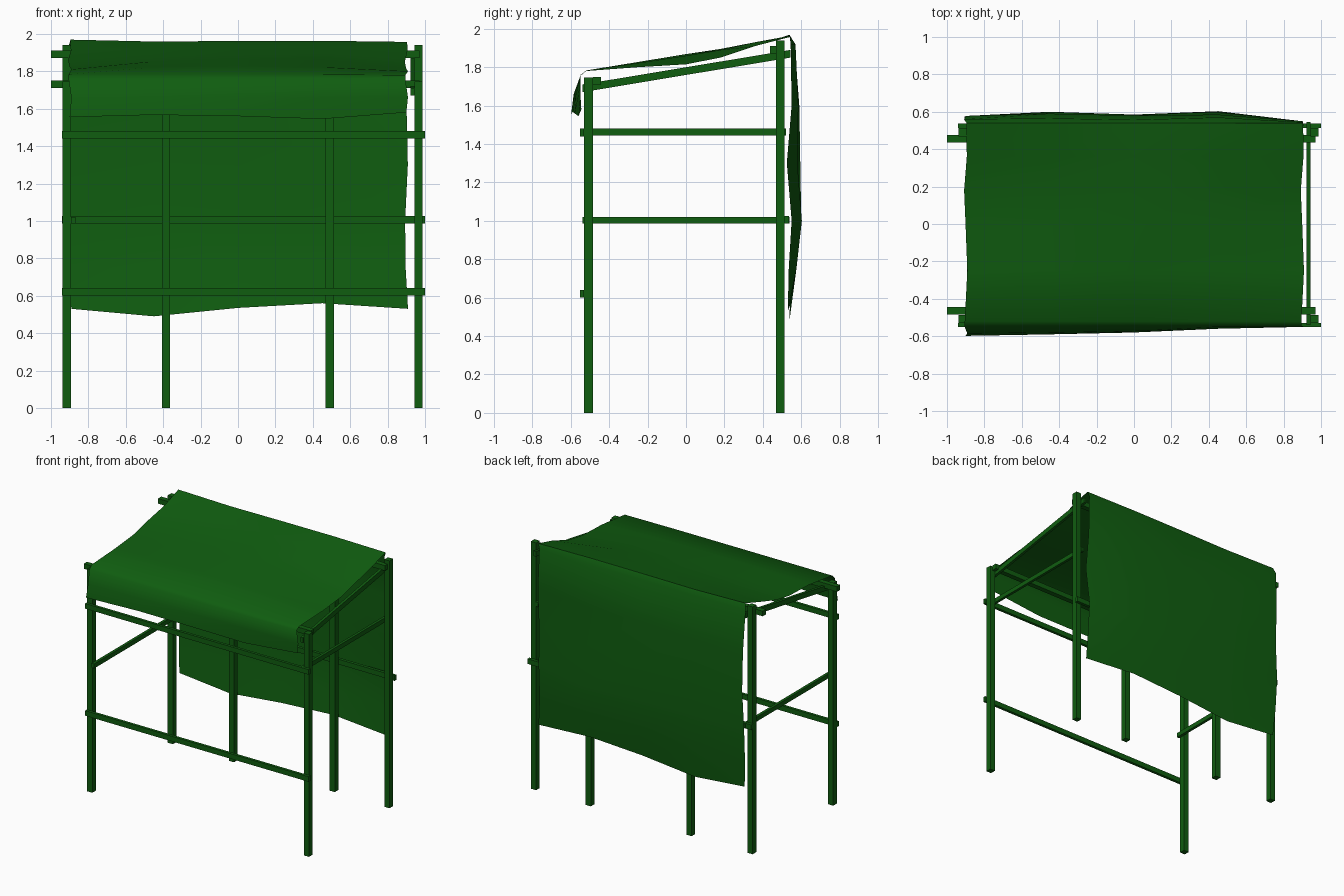
import bpy, bmesh, math
from mathutils import Vector

green = bpy.data.materials.new("green")
green.diffuse_color = (0.005, 0.11, 0.005, 1)


def finish(name, bm):
    me = bpy.data.meshes.new(name)
    bm.to_mesh(me)
    bm.free()
    ob = bpy.data.objects.new(name, me)
    bpy.context.collection.objects.link(ob)
    me.materials.append(green)
    return ob


def box(name, x0, x1, y0, y1, z0, z1, rise=0.0):
    """Timber between limits; rise lifts the rear end to make a sloping rafter."""
    bm = bmesh.new()
    bmesh.ops.create_cube(bm, size=1)
    for v in bm.verts:
        v.co = Vector((x0 if v.co.x < 0 else x1,
                       y0 if v.co.y < 0 else y1,
                       (z0 if v.co.z < 0 else z1) + (rise if v.co.y > 0 else 0)))
    return finish(name, bm)


# upright posts
H = 0.0225
for name, x, y, top in [("front_post_left", -0.915, -0.508, 1.745),
                        ("front_post_right", 0.965, -0.508, 1.745),
                        ("back_post_left", -0.915, 0.49, 1.94),
                        ("back_post_mid_left", -0.385, 0.49, 1.93),
                        ("back_post_mid_right", 0.49, 0.49, 1.93),
                        ("back_post_right", 0.965, 0.49, 1.94)]:
    box(name, x - H, x + H, y - H, y + H, 0, top)

# long boards across front and back
box("front_board_upper", -0.94, 1.0, -0.552, -0.53, 1.44, 1.48)
box("front_board_lower", -0.94, 1.0, -0.552, -0.53, 0.60, 0.64)
box("back_board", -0.94, 1.0, 0.513, 0.537, 0.985, 1.025)

# side braces, inside the posts
box("side_brace_left", -0.892, -0.870, -0.54, 0.54, 0.985, 1.02)
box("side_brace_right", 0.922, 0.943, -0.54, 0.52, 1.445, 1.48)

# sloping rafters and the rails resting on them
box("rafter_left", -0.892, -0.870, -0.54, 0.545, 1.67, 1.71, 0.18)
box("rafter_right", 0.922, 0.943, -0.54, 0.545, 1.67, 1.71, 0.18)
box("front_rail", -1.0, 0.97, -0.483, -0.443, 1.71, 1.75)
box("back_rail", -1.0, 0.97, 0.437, 0.477, 1.87, 1.91)

# draped tarpaulin: outward direction, base (y, z), bulge at five stations
FRONT, ROOF, BACK = (-1, 0), (0, 1), (1, 0)
rows = [
    (FRONT, -.54, 1.555, (.058, .05, .04, .02, .005)),
    (FRONT, -.54, 1.66, (.045, .04, .033, .02, .01)),
    (ROOF, -.55, 1.755, (0, 0, 0, 0, .005)),
    (ROOF, -.52, 1.78, (.003, .003, .003, .003, 0)),
    (ROOF, -.25, 1.80, (.01, .022, .027, .022, 0)),
    (ROOF, 0, 1.815, (.01, .038, .053, .045, 0)),
    (ROOF, .18, 1.85, (.01, .025, .045, .04, 0)),
    (ROOF, .36, 1.91, (0, .01, .02, .02, 0)),
    (ROOF, .54, 1.957, (.012, .002, .005, .006, 0)),
    (BACK, .535, 1.92, (.025, .03, .022, .035, .01)),
    (BACK, .53, 1.6, (.048, .06, .05, .055, .02)),
    (BACK, .53, 1.3, (.048, .065, .05, .05, -.005)),
    (BACK, .53, 1.0, (.045, .07, .055, .073, .02)),
    (BACK, .53, .75, (.03, .045, .04, .045, .005)),
    (BACK, .53, .53, (.015, .01, .01, .012, 0)),
]
hem = {0: (0, .012, .005, -.01, .025), len(rows) - 1: (0, -.04, .005, .03, 0)}
stations = (-.9, -.45, 0, .45, .9)
bm = bmesh.new()
grid = []
for i, (d, y, z, bulge) in enumerate(rows):
    drop = hem.get(i, (0,) * 5)
    wave = 0.009 * math.sin(i * 1.9)
    grid.append([bm.verts.new((x + (wave if abs(x) > .8 else 0),
                               y + d[0] * b, z + d[1] * b + dz))
                 for x, b, dz in zip(stations, bulge, drop)])
for a, b in zip(grid, grid[1:]):
    for j in range(4):
        bm.faces.new((a[j], a[j + 1], b[j + 1], b[j]))
tarp = finish("tarpaulin", bm)
bpy.context.view_layer.objects.active = tarp
tarp.select_set(True)
bpy.ops.object.shade_smooth_by_angle(angle=math.radians(50))
